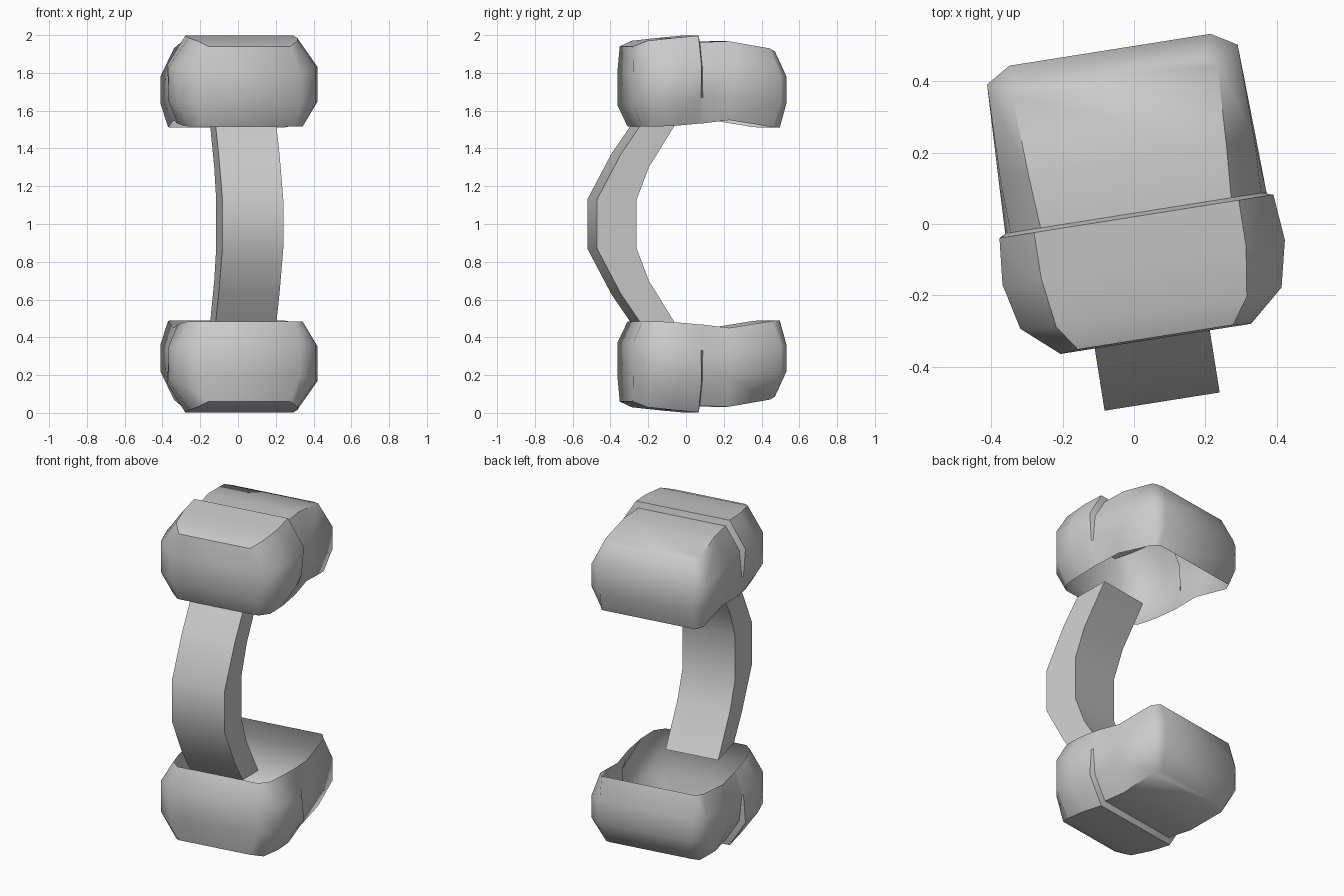
import bpy, bmesh, math
from mathutils import Matrix

if "Cube" in bpy.data.objects:
    bpy.data.objects.remove(bpy.data.objects["Cube"])

TURN = Matrix.Rotation(math.radians(9), 4, 'Z')

# Half sections of a cup from front to back: rim, upper side, lower side, base corner
SECTIONS = [
    [(.25, -.275, .485), (.27, -.327, .37), (.27, -.327, .20), (.22, -.322, .06)],
    [(.30, -.225, .485), (.37, -.24, .36), (.37, -.24, .17), (.27, -.25, .03)],
    [(.32, -.11, .48), (.40, -.11, .35), (.40, -.11, .17), (.29, -.11, .015)],
    [(.33, .02, .468), (.375, .02, .33), (.388, .02, .16), (.29, .02, .003)],
    [(.33, .03, .468), (.37, .03, .33), (.355, .03, .17), (.27, .03, .038)],
    [(.325, .18, .45), (.365, .18, .33), (.36, .18, .19), (.28, .18, .032)],
    [(.32, .41, .487), (.355, .45, .36), (.355, .45, .22), (.29, .40, .07)],
    [(.29, .455, .49), (.285, .492, .36), (.285, .492, .22), (.25, .435, .085)],
]


def finish(name, bm, angle):
    bmesh.ops.recalc_face_normals(bm, faces=bm.faces)
    mesh = bpy.data.meshes.new(name)
    bm.to_mesh(mesh)
    bm.free()
    ob = bpy.data.objects.new(name, mesh)
    bpy.context.collection.objects.link(ob)
    mesh.transform(TURN)
    bpy.ops.object.select_all(action='DESELECT')
    ob.select_set(True)
    bpy.context.view_layer.objects.active = ob
    bpy.ops.object.shade_smooth_by_angle(angle=math.radians(angle))


def loft(bm, rings, closed=False):
    rows = [[bm.verts.new(p) for p in r] for r in rings]
    n = len(rows[0])
    for a, b in zip(rows, rows[1:]):
        for i in range(n if closed else n - 1):
            j = (i + 1) % n
            bm.faces.new((a[i], a[j], b[j], b[i]))
    return rows


def cup(name, flip):
    bm = bmesh.new()
    rings = []
    for half in SECTIONS:
        full = [(x, y, z) for x, y, z in half] + [(-x, y, z) for x, y, z in reversed(half)]
        rings.append([(x + .01, y, 2 - z if flip else z) for x, y, z in full])
    rows = loft(bm, rings)
    # front and back walls
    for r in (rows[0], rows[-1]):
        for i in range(3):
            bm.faces.new((r[i], r[i + 1], r[6 - i], r[7 - i]))
    finish(name, bm, 50)


cup("lower_cup", False)
cup("upper_cup", True)

# Bowed handle: outer (y, z) and inner (y, z) profile points, lower half
lower = [((-.275, .485), (-.075, .46)), ((-.375, .63), (-.225, .70)), ((-.503, .87), (-.29, .87))]
path = lower + [((a, 2 - b), (c, 2 - d)) for (a, b), (c, d) in reversed(lower)]
W = .163
bm = bmesh.new()
loft(bm, [[(-W, oy, oz), (W, oy, oz), (W, iy, iz), (-W, iy, iz)]
          for (oy, oz), (iy, iz) in path], closed=True)
finish("bowed_handle", bm, 50)
